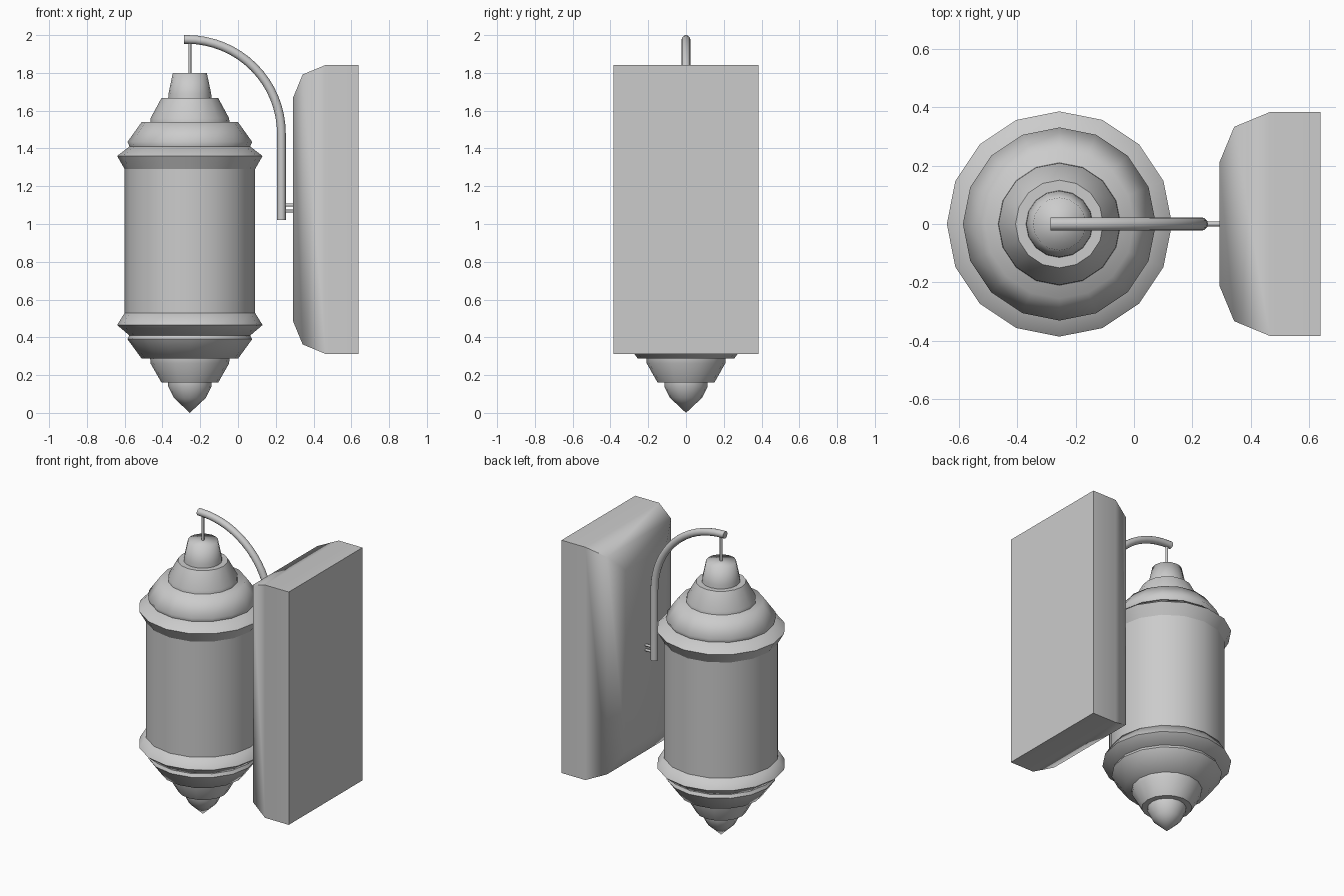
import bpy
import bmesh
import math
from mathutils import Vector

cube = bpy.data.objects.get("Cube")
if cube:
    bpy.data.objects.remove(cube, do_unlink=True)

AXIS_X = -0.255   # lantern axis
SIDES = 16

grey = bpy.data.materials.new("plain grey")
grey.use_nodes = True
colour = (0.6, 0.6, 0.6, 1)
grey.diffuse_color = colour
grey.node_tree.nodes["Principled BSDF"].inputs["Base Color"].default_value = colour


def finish(bm, name, angle):
    bmesh.ops.recalc_face_normals(bm, faces=bm.faces)
    mesh = bpy.data.meshes.new(name)
    bm.to_mesh(mesh)
    bm.free()
    mesh.materials.append(grey)
    obj = bpy.data.objects.new(name, mesh)
    bpy.context.collection.objects.link(obj)
    bpy.ops.object.select_all(action='DESELECT')
    obj.select_set(True)
    bpy.context.view_layer.objects.active = obj
    bpy.ops.object.shade_smooth_by_angle(angle=math.radians(angle))
    return obj


def turned(name, profile, angle=60):
    """Closed solid of revolution about the lantern axis."""
    bm = bmesh.new()
    loops = []
    for r, z in profile:
        loops.append([bm.verts.new((AXIS_X + r * math.cos(math.tau * i / SIDES),
                                    r * math.sin(math.tau * i / SIDES), z))
                      for i in range(SIDES)])
    for low, high in zip(loops, loops[1:]):
        for i in range(SIDES):
            j = (i + 1) % SIDES
            bm.faces.new((low[i], low[j], high[j], high[i]))
    bm.faces.new(loops[0])
    bm.faces.new(loops[-1])
    bmesh.ops.remove_doubles(bm, verts=bm.verts, dist=0.0001)
    return finish(bm, name, angle)


def tube(name, path, radius, sides=12):
    """Round bar along a path lying in the xz plane."""
    bm = bmesh.new()
    points = [Vector((x, 0, z)) for x, z in path]
    across = Vector((0, 1, 0))
    loops = []
    for k, p in enumerate(points):
        along = (points[min(k + 1, len(points) - 1)] - points[max(k - 1, 0)]).normalized()
        normal = along.cross(across)
        loops.append([bm.verts.new(p + radius * (math.cos(a) * across + math.sin(a) * normal))
                      for a in (math.tau * i / sides for i in range(sides))])
    for a, b in zip(loops, loops[1:]):
        for i in range(sides):
            j = (i + 1) % sides
            bm.faces.new((a[i], a[j], b[j], b[i]))
    bm.faces.new(loops[0])
    bm.faces.new(loops[-1])
    return finish(bm, name, 50)


# Lantern body and its flared rims
turned("lantern_body", [(0.345, 0.5), (0.345, 1.32)])
turned("lower_rim", [(0.32, 0.41), (0.385, 0.465), (0.345, 0.53)])
turned("upper_rim", [(0.345, 1.29), (0.385, 1.36), (0.32, 1.41)])

# Stepped roof
turned("roof_lower_tier", [(0.315, 1.40), (0.33, 1.435), (0.255, 1.54)])
turned("roof_middle_tier", [(0.21, 1.535), (0.208, 1.56), (0.15, 1.667)])
turned("roof_cap", [(0.115, 1.66), (0.113, 1.69), (0.09, 1.80)], 85)

# Stepped base ending in a pointed drop
turned("base_upper_tier", [(0.255, 0.287), (0.33, 0.39), (0.315, 0.42)])
turned("base_lower_tier", [(0.15, 0.16), (0.208, 0.262), (0.21, 0.29)])
turned("base_drop", [(0, 0.0), (0.085, 0.08), (0.115, 0.14), (0.115, 0.165)])

# Curved arm and hanging rod
arc = [(-0.27 + 0.5 * math.sin(t), 1.477 + 0.5 * math.cos(t))
       for t in (math.pi / 2 * i / 16 for i in range(17))]
tube("curved_arm", [(-0.285, 1.977)] + arc + [(0.23, 1.02)], 0.023)
tube("hanging_rod", [(AXIS_X, 1.78), (AXIS_X, 1.97)], 0.008)

# Pegs joining the arm to the wall block
for label, z in (("lower", 1.068), ("upper", 1.1)):
    tube(label + "_peg", [(0.23, z), (0.32, z)], 0.008)

# Wall block with its inner face rounded off
bm = bmesh.new()
bmesh.ops.create_cube(bm, size=1)
bmesh.ops.scale(bm, vec=(0.345, 0.765, 1.53), verts=bm.verts)
bmesh.ops.translate(bm, vec=(0.4645, 0, 1.077), verts=bm.verts)
inner = [e for e in bm.edges if all(v.co.x < 0.4 for v in e.verts)]
bmesh.ops.bevel(bm, geom=inner, offset=0.172, offset_type='OFFSET', segments=2,
                profile=0.5, affect='EDGES')
finish(bm, "wall_block", 60)
